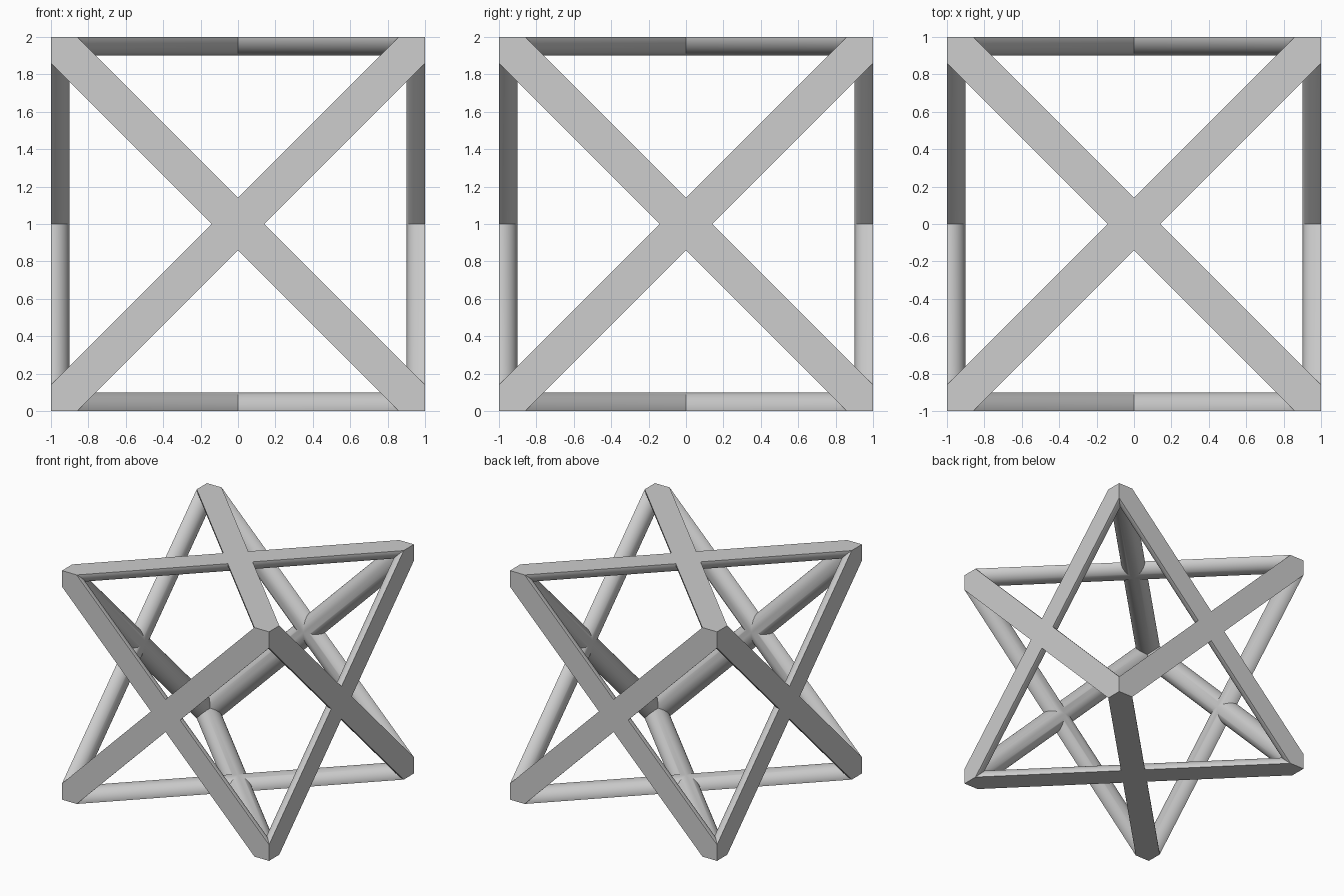
import bpy
import bmesh
from math import cos, sin, pi, radians, sqrt
from mathutils import Vector, Matrix

RADIUS = 0.1
SEGMENTS = 32

cube = bpy.data.objects.get("Cube")
if cube:
    bpy.data.objects.remove(cube, do_unlink=True)

grey = bpy.data.materials.new("plain grey")
grey.use_nodes = True
grey.diffuse_color = (0.61, 0.61, 0.61, 1)
grey.node_tree.nodes["Principled BSDF"].inputs["Base Color"].default_value = (0.61, 0.61, 0.61, 1)


def make_arm():
    """Half-round arm from the middle of the top face to one corner, mitred at both ends."""
    bm = bmesh.new()
    along = Vector((1, 1, 0)).normalized()
    across = Vector((1, -1, 0)).normalized()
    start = Vector((0, 0, 1)) - along * 0.3
    profile = []
    for i in range(SEGMENTS + 1):
        angle = pi * i / SEGMENTS
        profile.append(bm.verts.new(start + across * RADIUS * cos(angle)
                                    - Vector((0, 0, RADIUS * sin(angle)))))
    end = bmesh.ops.extrude_face_region(bm, geom=[bm.faces.new(profile)])
    moved = [v for v in end["geom"] if isinstance(v, bmesh.types.BMVert)]
    bmesh.ops.translate(bm, verts=moved, vec=along * (sqrt(2) + 0.6))

    # Mitre planes: two at the crossing, two at the corner
    for outward in ((-1, 0, 0), (0, -1, 0), (1, 0, -1), (0, 1, -1)):
        bmesh.ops.bisect_plane(bm, geom=bm.verts[:] + bm.edges[:] + bm.faces[:], dist=1e-6,
                               plane_co=(0, 0, 0), plane_no=outward, clear_outer=True)
    mesh = bpy.data.meshes.new("arm")
    bm.to_mesh(mesh)
    bm.free()
    return mesh


# Four arms on each of the six faces
arm = make_arm()
face_turns = [Matrix.Rotation(k * pi / 2, 4, "X") for k in range(4)]
face_turns += [Matrix.Rotation(s * pi / 2, 4, "Y") for s in (-1, 1)]
bm = bmesh.new()
for face_turn in face_turns:
    for quarter in range(4):
        copy = arm.copy()
        copy.transform(face_turn @ Matrix.Rotation(quarter * pi / 2, 4, "Z"))
        bm.from_mesh(copy)
        bpy.data.meshes.remove(copy)
bpy.data.meshes.remove(arm)

# Weld the mitres into one closed frame and stand it on the ground
bmesh.ops.remove_doubles(bm, verts=bm.verts[:], dist=1e-4)
bmesh.ops.recalc_face_normals(bm, faces=bm.faces[:])
bmesh.ops.translate(bm, verts=bm.verts[:], vec=(0, 0, 1))

mesh = bpy.data.meshes.new("diagonal_frame")
bm.to_mesh(mesh)
bm.free()
mesh.materials.append(grey)
frame = bpy.data.objects.new("diagonal_frame", mesh)
bpy.context.scene.collection.objects.link(frame)

# Smooth rods with crisp cut edges
bpy.ops.object.select_all(action="DESELECT")
frame.select_set(True)
bpy.context.view_layer.objects.active = frame
bpy.ops.object.shade_smooth_by_angle(angle=radians(30))
